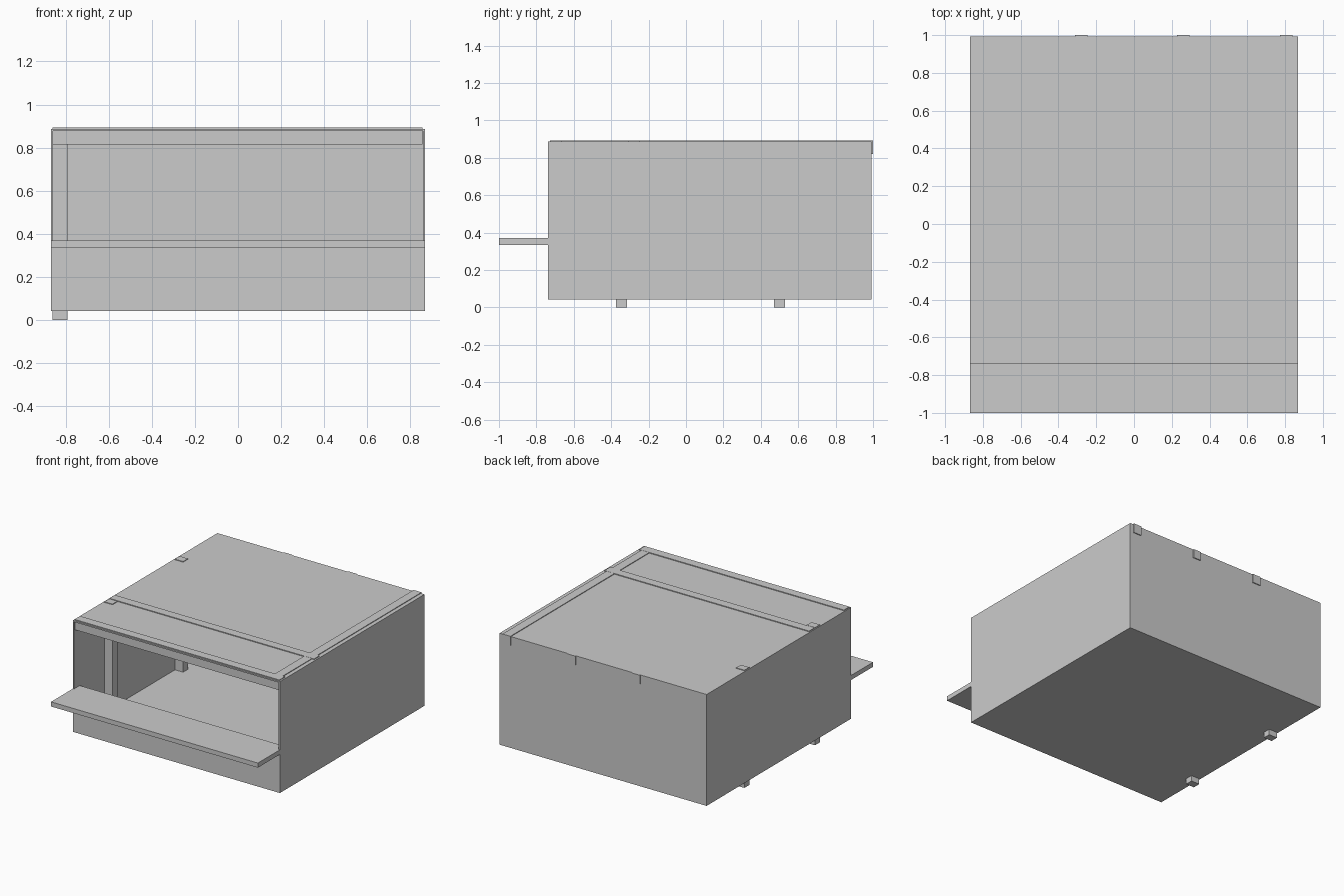
import bpy
import bmesh
from mathutils import Matrix, Vector

if "Cube" in bpy.data.objects:
    bpy.data.objects.remove(bpy.data.objects["Cube"])


def box(name, x, y, z):
    """Axis-aligned box from (min, max) ranges."""
    lo, hi = Vector((x[0], y[0], z[0])), Vector((x[1], y[1], z[1]))
    bm = bmesh.new()
    bmesh.ops.create_cube(bm, size=1.0)
    bm.transform(Matrix.Diagonal((*(hi - lo), 1.0)))
    mesh = bpy.data.meshes.new(name)
    bm.to_mesh(mesh)
    bm.free()
    ob = bpy.data.objects.new(name, mesh)
    ob.location = (lo + hi) / 2
    bpy.context.collection.objects.link(ob)
    return ob


W, T = 0.868, 0.01             # half width, panel thickness
FRONT, BACK = -0.738, 0.993
BOTTOM, TOP = 0.043, 0.887
HALF = 0.033                   # half width of the timbers
BEAM_Z = 0.815                 # underside of the roof timbers

# Thin panels of the stall shell
box("floor_panel", (-W, W), (FRONT, BACK), (BOTTOM, BOTTOM + T))
box("roof_panel", (-W, W), (FRONT, BACK), (TOP - T, TOP))
box("left_wall", (-W, -W + T), (FRONT, BACK), (BOTTOM, TOP))
box("right_wall", (W - T, W), (FRONT, BACK), (BOTTOM, TOP))
box("back_wall", (-W, W), (BACK - T, BACK), (BOTTOM, TOP))
box("front_wall", (-W, W), (FRONT, FRONT + T), (BOTTOM, 0.335))

# Serving counter sticking out through the front opening
box("counter", (-W + 0.001, W - 0.001), (-1.0, -0.67), (0.335, 0.37))

# Posts along the left wall, reaching down to the ground
for i, y in enumerate((-0.345, 0.50)):
    box(f"post_{i + 1}", (-0.86, -0.79), (y - 0.029, y + 0.029), (0.0, 0.892))

# Cross beams under the roof; the front two stand slightly proud of it
for i, y in enumerate((-0.695, -0.278, 0.135, 0.55, 0.959)):
    top = 0.893 if i < 2 else TOP
    box(f"cross_beam_{i + 1}", (-0.86, 0.856), (y - HALF, y + HALF), (BEAM_Z, top))

# Joists running front to back, with ends showing through the back wall
for i, x in enumerate((-0.28, 0.26, 0.805)):
    top = 0.892 if i == 2 else TOP
    box(f"roof_joist_{i + 1}", (x - HALF, x + HALF), (-0.662, 1.0), (BEAM_Z + 0.005, top))
